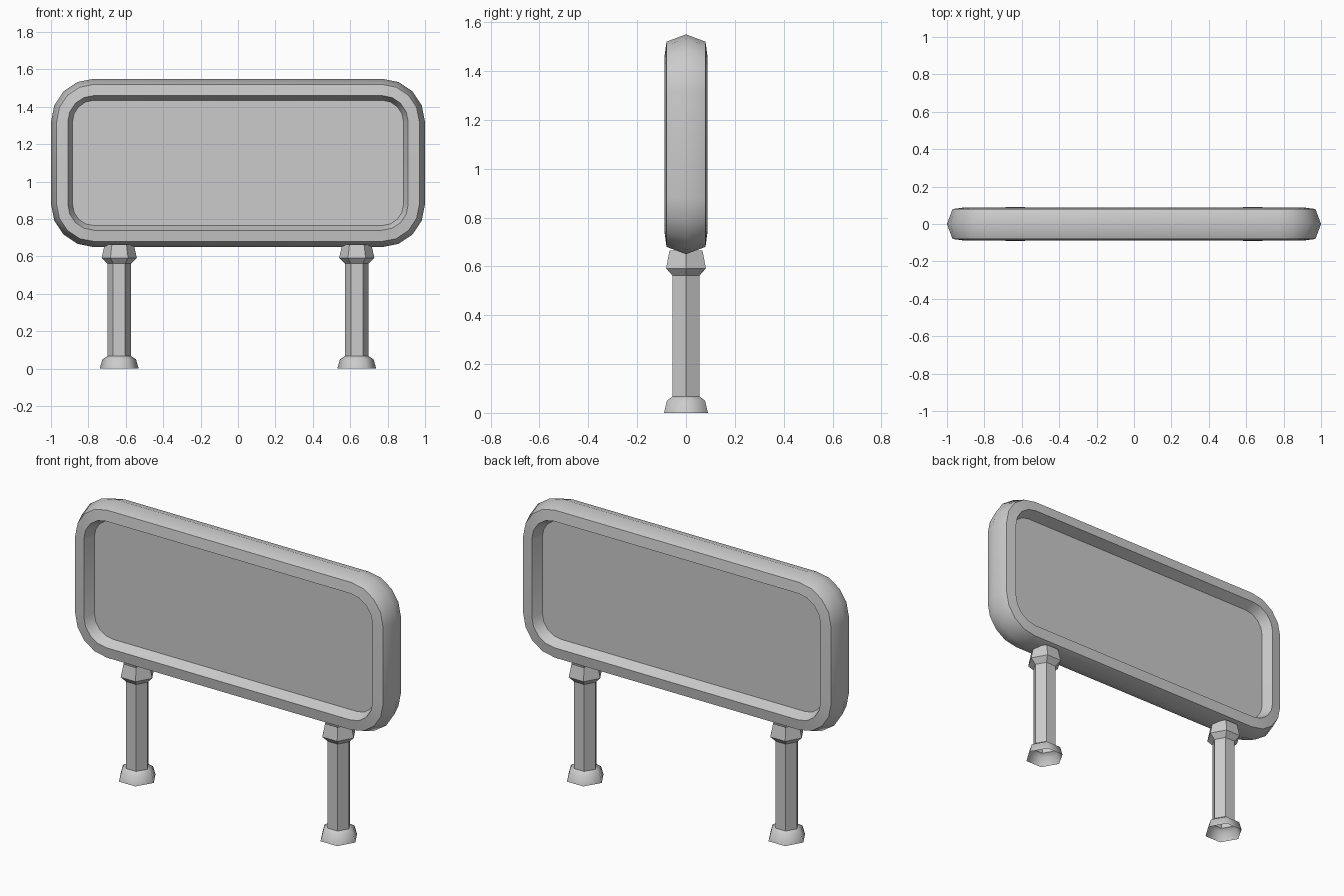
import bpy, bmesh, math
from math import sin, cos, pi

if "Cube" in bpy.data.objects:
    bpy.data.objects.remove(bpy.data.objects["Cube"], do_unlink=True)

grey = bpy.data.materials.new("light grey")
grey.use_nodes = True
grey.diffuse_color = (0.6, 0.6, 0.6, 1)
grey.node_tree.nodes["Principled BSDF"].inputs["Base Color"].default_value = (0.6, 0.6, 0.6, 1)


def loft(name, rings, cap_ends=False, smooth=None):
    """Bridge equal-length closed rings of points into one skin."""
    bm = bmesh.new()
    loops = [[bm.verts.new(p) for p in ring] for ring in rings]
    for a, b in zip(loops, loops[1:]):
        for i in range(len(a)):
            j = (i + 1) % len(a)
            bm.faces.new((a[i], a[j], b[j], b[i]))
    if cap_ends:
        bm.faces.new(loops[0])
        bm.faces.new(loops[-1])
    bmesh.ops.recalc_face_normals(bm, faces=bm.faces)
    mesh = bpy.data.meshes.new(name)
    bm.to_mesh(mesh)
    bm.free()
    mesh.materials.append(grey)
    obj = bpy.data.objects.new(name, mesh)
    bpy.context.collection.objects.link(obj)
    if smooth:
        bpy.ops.object.select_all(action='DESELECT')
        obj.select_set(True)
        bpy.context.view_layer.objects.active = obj
        bpy.ops.object.shade_smooth_by_angle(angle=math.radians(smooth))
    return obj


def rounded_rect(inset, y, steps=4):
    """Rounded rectangle in the xz plane, shrunk by inset."""
    radius = 0.23 - inset
    pts = []
    for k, (sx, sz) in enumerate([(1, 1), (-1, 1), (-1, -1), (1, -1)]):
        for i in range(steps + 1):
            t = (k + i / steps) * pi / 2
            pts.append((sx * 0.77 + radius * cos(t), y, 1.1 + sz * 0.22 + radius * sin(t)))
    return pts


def hexagon(x, r, z):
    return [(x + r * cos(i * pi / 3), r * sin(i * pi / 3), z) for i in range(6)]


# Board: recessed panel, raised rim and bulged edge, mirrored front to back
half = [(0.115, 0.028), (0.09, 0.088), (0.03, 0.08)]
section = [(d, -y) for d, y in half] + [(0, 0)] + [(d, y) for d, y in reversed(half)]
loft("board", [rounded_rect(d, y) for d, y in section], cap_ends=True, smooth=42)

# Posts: hexagonal shaft, flared collar and hollow foot on each side
for side, x in (("left", 0.635), ("right", -0.635)):
    loft(side + "_post", [hexagon(x, 0.064, z) for z in (0.065, 0.6)])
    loft(side + "_collar", [hexagon(x, r, z) for r, z in
                            ((0.064, 0.562), (0.094, 0.592), (0.078, 0.665))])
    loft(side + "_foot", [hexagon(x, r, z) for r, z in
                          ((0.104, 0), (0.09, 0.05), (0.064, 0.067))], smooth=65)
